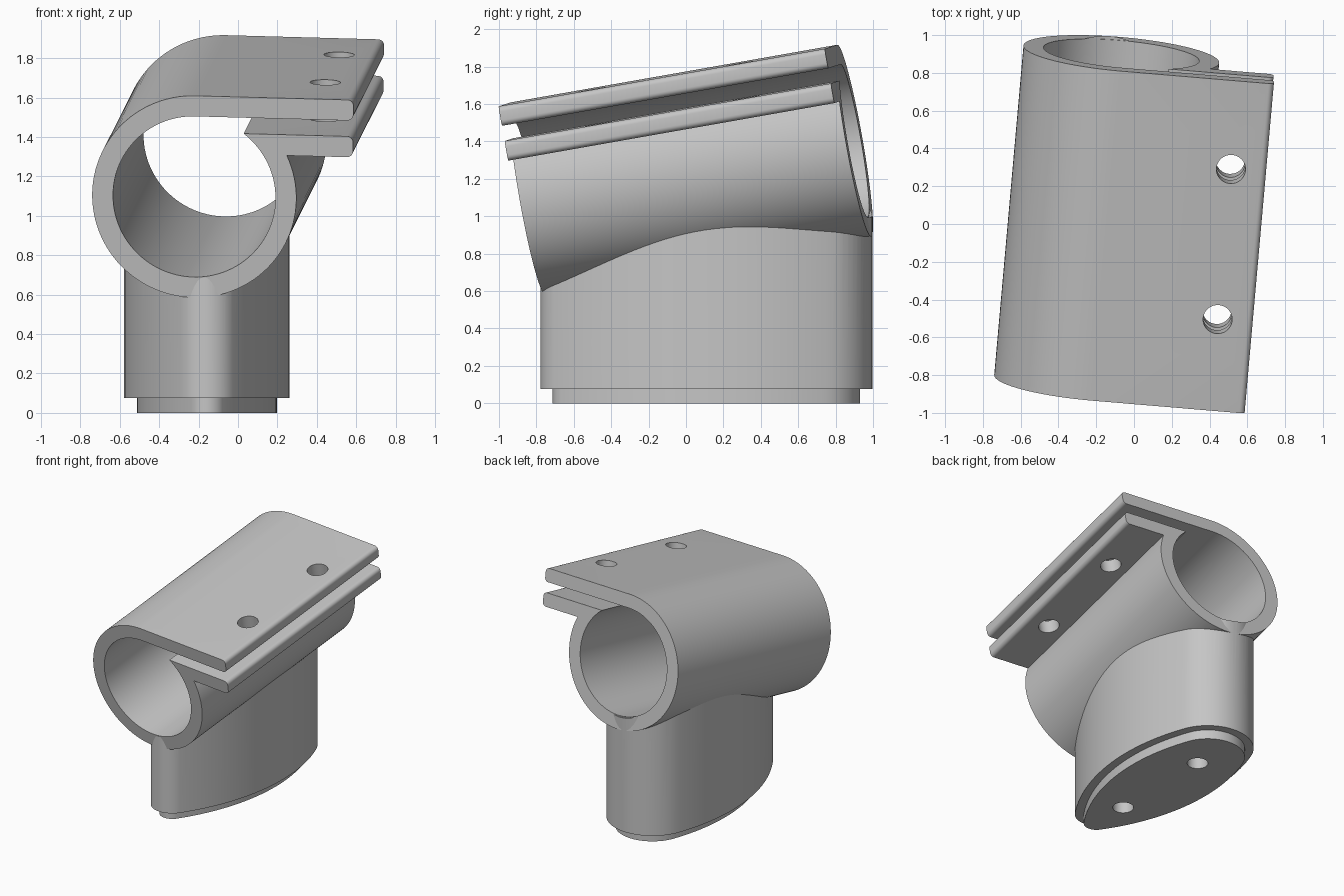
import bpy, bmesh, math
from mathutils import Matrix, Vector

if "Cube" in bpy.data.objects:
    bpy.data.objects.remove(bpy.data.objects["Cube"])

grey = bpy.data.materials.new("plain grey")
grey.diffuse_color = (0.56, 0.56, 0.56, 1)
grey.use_nodes = True
grey.node_tree.nodes["Principled BSDF"].inputs["Base Color"].default_value = grey.diffuse_color

# Tilted frame of the clamp: origin at the front end of the tube, local y along its axis
FRAME = (Matrix.Translation((-0.222, -0.845, 1.097)) @ Matrix.Rotation(math.radians(10), 4, 'X')
         @ Matrix.Rotation(math.radians(-5), 4, 'Z') @ Matrix.Rotation(0.012, 4, 'Y'))
LENGTH, OUTER, BORE = 1.778, 0.52, 0.414
HOLE = 0.077
COL_X, COL_Y = -0.158, 0.109


def loft(name, rings, matrix=Matrix()):
    """Solid made by joining rings of equal point count, capped at both ends."""
    bm = bmesh.new()
    loops = [[bm.verts.new(matrix @ Vector(p)) for p in ring] for ring in rings]
    n = len(loops[0])
    for a, b in zip(loops, loops[1:]):
        for i in range(n):
            j = (i + 1) % n
            bm.faces.new((a[i], a[j], b[j], b[i]))
    bm.faces.new(loops[0][::-1])
    bm.faces.new(loops[-1])
    bmesh.ops.recalc_face_normals(bm, faces=bm.faces)
    mesh = bpy.data.meshes.new(name)
    bm.to_mesh(mesh)
    bm.free()
    obj = bpy.data.objects.new(name, mesh)
    bpy.context.collection.objects.link(obj)
    mesh.materials.append(grey)
    return obj


def arc(cx, cy, r, a0, a1, n):
    return [(cx + r * math.cos(math.radians(a0 + (a1 - a0) * i / n)),
             cy + r * math.sin(math.radians(a0 + (a1 - a0) * i / n))) for i in range(n + 1)]


def rod(name, r, start, end, matrix=Matrix(), n=48):
    """Cylinder cutter between two points."""
    start, end = Vector(start), Vector(end)
    turn = Vector((0, 0, 1)).rotation_difference(end - start).to_matrix()
    circle = [turn @ Vector((x, y, 0)) for x, y in arc(0, 0, r, 0, 360, n)[:-1]]
    return loft(name, [[start + p for p in circle], [end + p for p in circle]], matrix)


def cut(obj, cutters):
    bpy.context.view_layer.objects.active = obj
    for c in cutters:
        c.hide_render = True
        mod = obj.modifiers.new("cut", 'BOOLEAN')
        mod.operation, mod.solver, mod.object = 'DIFFERENCE', 'EXACT', c
        bpy.ops.object.modifier_apply(modifier=mod.name)
        bpy.data.objects.remove(c)


def smooth(obj):
    bpy.ops.object.select_all(action='DESELECT')
    obj.select_set(True)
    bpy.context.view_layer.objects.active = obj
    bpy.ops.object.shade_smooth_by_angle(angle=math.radians(25))


# Split tube with two clamping flanges, as one profile
END, F = 0.805, 0.03
LOW_TOP, LOW_BOTTOM = 0.332, 0.225


def flange_end(top, bottom):
    return arc(END - F, top - F, F, 90, 0, 6) + arc(END - F, bottom + F, F, 0, -90, 6)


slot_angle = math.degrees(math.asin(LOW_TOP / BORE))
root_angle = math.degrees(math.asin(LOW_BOTTOM / OUTER))
profile = flange_end(OUTER, BORE)
profile += arc(0, 0, BORE, 90, 360 + slot_angle, 90)
profile += flange_end(LOW_TOP, LOW_BOTTOM)
profile += arc(0, 0, OUTER, root_angle, -270, 90)
clamp = loft("split_clamp", [[(x, y, z) for x, z in profile] for y in (0, LENGTH)], FRAME)

# Bolt holes through both flanges
cut(clamp, [rod("bolt_cutter", HOLE, (0.618, 0.897 + s * 0.405, 0),
                (0.618, 0.897 + s * 0.405, 0.8), FRAME) for s in (-1, 1)])
smooth(clamp)


# Egg-shaped column with a stepped foot
def egg(inset):
    """Egg outline: tight front end, blunt back end, widest slightly behind the middle."""
    a, b, mid = 0.42, 0.887, 0.105
    half = []
    for sign, r in ((-1, 0.16), (1, 0.34)):
        d = b - r - sign * mid
        R = (d * d + a * a - r * r) / (2 * (a - r))
        t = math.degrees(math.atan2(d, R - a))
        side = arc(a - R, mid, R - inset, 0, sign * t, 18)[:-1]
        tip = arc(0, sign * (b - r), r - inset, sign * t, sign * 90, 12)
        half.append(side + tip)
    right = half[0][::-1] + half[1][1:]
    pts = right + [(-x, y) for x, y in right[::-1][1:-1]]
    return [(x + COL_X, y + COL_Y) for x, y in pts]


foot, body = egg(0.065), egg(0)
column = loft("egg_column", [
    [(x, y, 0) for x, y in foot],
    [(x, y, 0.075) for x, y in foot],
    [(x, y, 0.075) for x, y in body],
    [(x, y, 0.88 + 0.1763 * (y + 0.845)) for x, y in body]])

# Saddle under the tube and blind mounting holes in the foot
cutters = [rod("saddle_cutter", 0.42, (0, -0.6, 0), (0, LENGTH + 0.6, 0), FRAME, 96)]
cutters += [rod("mount_cutter", HOLE, (COL_X, COL_Y + 0.005 + s * 0.427, -0.2),
                (COL_X, COL_Y + 0.005 + s * 0.427, 0.45)) for s in (-1, 1)]
cut(column, cutters)
smooth(column)
